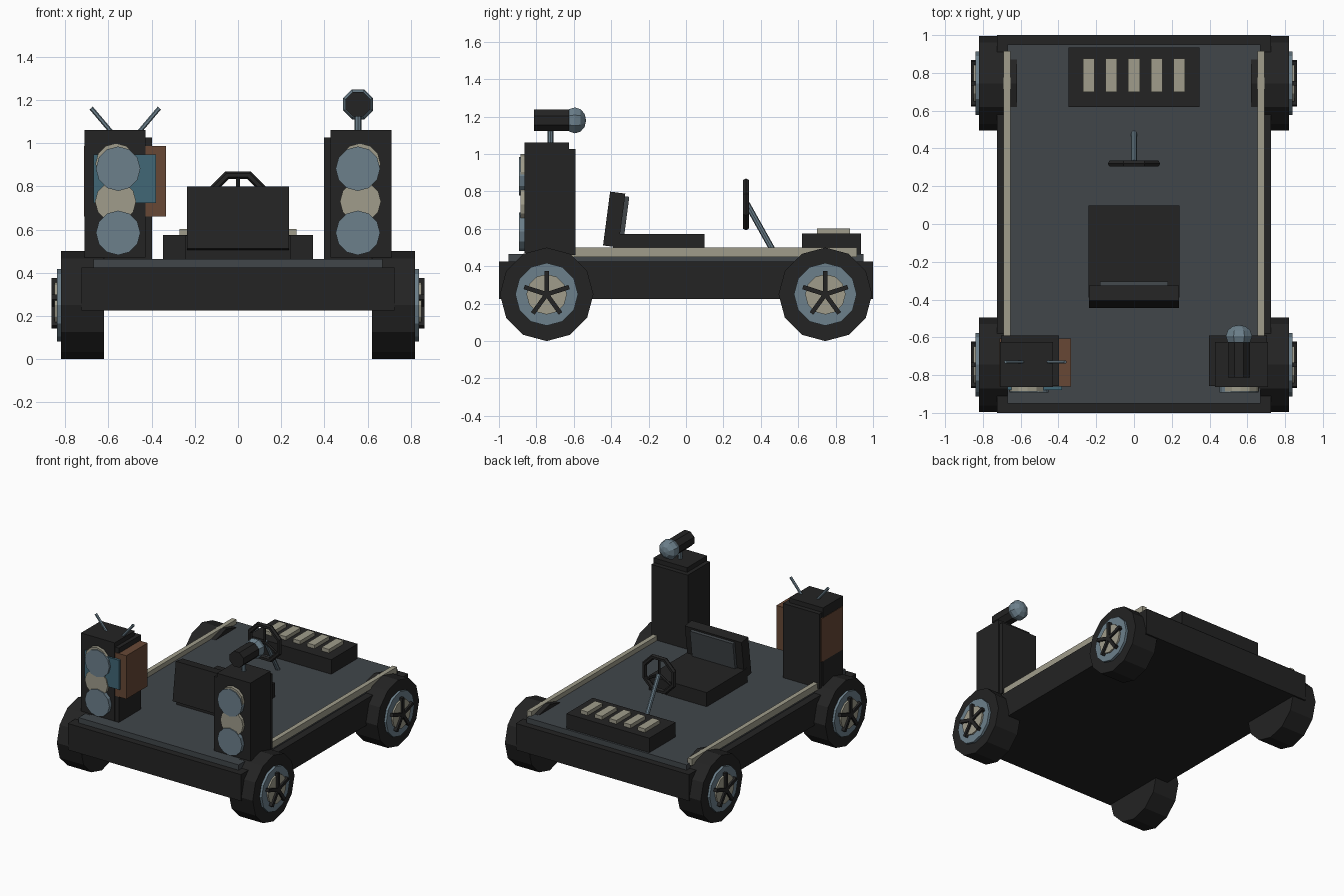
import bpy, bmesh, math
from mathutils import Matrix, Vector

if "Cube" in bpy.data.objects:
    bpy.data.objects.remove(bpy.data.objects["Cube"])


def material(name, r, g, b):
    m = bpy.data.materials.new(name)
    m.diffuse_color = (r, g, b, 1)
    m.use_nodes = True
    m.node_tree.nodes["Principled BSDF"].inputs["Base Color"].default_value = m.diffuse_color
    return m


BLACK = material("black", 0.017, 0.017, 0.017)
SLATE = material("dark slate", 0.052, 0.061, 0.068)
STEEL = material("blue grey", 0.15, 0.215, 0.26)
CREAM = material("cream", 0.35, 0.335, 0.26)
BROWN = material("brown", 0.135, 0.064, 0.036)
TEAL = material("teal", 0.052, 0.135, 0.18)


def finish(name, bm, mat):
    bmesh.ops.recalc_face_normals(bm, faces=bm.faces)
    me = bpy.data.meshes.new(name)
    bm.to_mesh(me)
    bm.free()
    me.materials.append(mat)
    ob = bpy.data.objects.new(name, me)
    bpy.context.collection.objects.link(ob)
    return ob


def box(name, mat, x, y, z, rot=None):
    """Box from (min, max) ranges, optionally rotated about its centre."""
    bm = bmesh.new()
    bmesh.ops.create_cube(bm, size=1)
    size = [b - a for a, b in (x, y, z)]
    centre = Vector([(a + b) / 2 for a, b in (x, y, z)])
    bmesh.ops.scale(bm, vec=size, verts=bm.verts)
    bm.transform(Matrix.Translation(centre) @ (rot or Matrix.Identity(4)))
    return finish(name, bm, mat)


def rod(name, mat, p, q, r, sides, turn=0.0):
    """Cylinder between two points."""
    p, q = Vector(p), Vector(q)
    bm = bmesh.new()
    bmesh.ops.create_cone(bm, cap_ends=True, segments=sides, radius1=r, radius2=r,
                          depth=(q - p).length, matrix=Matrix.Rotation(turn, 4, 'Z'))
    rot = (q - p).to_track_quat('Z', 'Y').to_matrix().to_4x4()
    bm.transform(Matrix.Translation((p + q) / 2) @ rot)
    return finish(name, bm, mat)


# Chassis and deck
box("chassis", BLACK, (-.725, .725), (-1, 1), (.225, .425))
box("deck", SLATE, (-.67, .67), (-.95, .95), (.42, .465))

# Wheels with rim, hub and five-spoke star
for s, side in ((1, "right"), (-1, "left")):
    for y, end in ((-.745, "front"), (.745, "rear")):
        tag = f"{end}_{side}"
        for part, mat, r, x0, x1 in (("tyre", BLACK, .25, .62, .82),
                                     ("rim", STEEL, .168, .8, .838),
                                     ("hub", CREAM, .108, .8, .85)):
            rod(f"{part}_{tag}", mat, (s * x0, y, .25), (s * x1, y, .25), r, 12)
        for i in range(5):
            a = i * math.tau / 5
            rot = Matrix.Rotation(a, 4, 'X')
            c = Vector((s * .842, y, .25)) + rot @ Vector((0, 0, .062))
            box(f"spoke_{tag}_{i}", BLACK, (c.x - .022, c.x + .022),
                (c.y - .012, c.y + .012), (c.z - .064, c.z + .064), rot)

# Side rails
for s, side in ((1, "right"), (-1, "left")):
    xs = sorted((s * .655, s * .69))
    box(f"rail_{side}", CREAM, xs, (-.8, .915), (.45, .5))

# Speaker towers with round cones
for s, side in ((1, "right"), (-1, "left")):
    box(f"speaker_{side}", BLACK, sorted((s * .398, s * .703)), (-.857, -.59), (.46, 1.027))
    box(f"speaker_cap_{side}", BLACK, sorted((s * .428, s * .71)), (-.864, -.625), (.47, 1.062))
    for i, (z, x, r, mat, y) in enumerate(((.905, .565, .095, CREAM, -.886),
                                           (.73, .567, .095, CREAM, -.886),
                                           (.882, .555, .103, STEEL, -.893),
                                           (.585, .555, .103, STEEL, -.893))):
        rod(f"speaker_cone_{side}_{i}", mat, (s * x, -.85, z), (s * x, y, z), r, 12)

# Television set through the left tower, with screen and antennas
box("television", BROWN, (-.713, -.333), (-.86, -.605), (.66, .988))
box("television_screen", TEAL, (-.67, -.38), (-.878, -.85), (.724, .947))
for s, side in ((1, "right"), (-1, "left")):
    rod(f"antenna_{side}", STEEL, (-.522 + s * .02, -.73, 1.0),
        (-.522 + s * .158, -.73, 1.163), .01, 6)

# Microphone on the right tower
rod("microphone_post", STEEL, (.556, -.725, 1.04), (.556, -.725, 1.14), .016, 8)
rod("microphone_handle", BLACK, (.556, -.812, 1.18), (.556, -.6, 1.18), .062, 8, math.pi / 8)
bm = bmesh.new()
bmesh.ops.create_uvsphere(bm, u_segments=8, v_segments=6, radius=.075)
bm.transform(Matrix.Translation((.556, -.594, 1.18)) @ Matrix.Diagonal((1, .8, 1, 1))
             @ Matrix.Rotation(math.pi / 2, 4, 'X') @ Matrix.Rotation(math.pi / 8, 4, 'Z'))
finish("microphone_head", bm, STEEL)

# Seat
lean = Matrix.Rotation(math.radians(-7.5), 4, 'X')
box("seat_base", BLACK, (-.242, .242), (-.39, .098), (.45, .572))
box("seat_back", BLACK, (-.237, .237), (-.425, -.343), (.505, .795), lean)
box("seat_pad", SLATE, (-.18, .18), (-.36, -.317), (.56, .775), lean)

# Steering wheel: eight-sided ring, spokes and column
bm = bmesh.new()
rings = []
for i in range(8):
    a = (i + .5) * math.tau / 8
    ring = []
    for j in range(6):
        b = j * math.tau / 6
        r = .131 + .019 * math.cos(b)
        ring.append(bm.verts.new((r * math.cos(a), .32 + .019 * math.sin(b), .731 + r * math.sin(a))))
    rings.append(ring)
for i in range(8):
    for j in range(6):
        n, k = rings[(i + 1) % 8], (j + 1) % 6
        bm.faces.new((rings[i][j], n[j], n[k], rings[i][k]))
finish("steering_wheel", bm, BLACK)
for i in range(3):
    a = math.radians(90 + 120 * i)
    rod(f"steering_spoke_{i}", BLACK, (0, .32, .731),
        (.122 * math.cos(a), .32, .731 + .122 * math.sin(a)), .01, 6)
rod("steering_column", STEEL, (0, .325, .735), (0, .49, .44), .016, 8)

# Keyboard dashboard with five keys
box("dashboard", BLACK, (-.347, .347), (.62, .935), (.455, .575))
for i in range(5):
    x = -.24 + .12 * i
    box(f"key_{i}", CREAM, (x - .031, x + .031), (.7, .877), (.56, .602))
